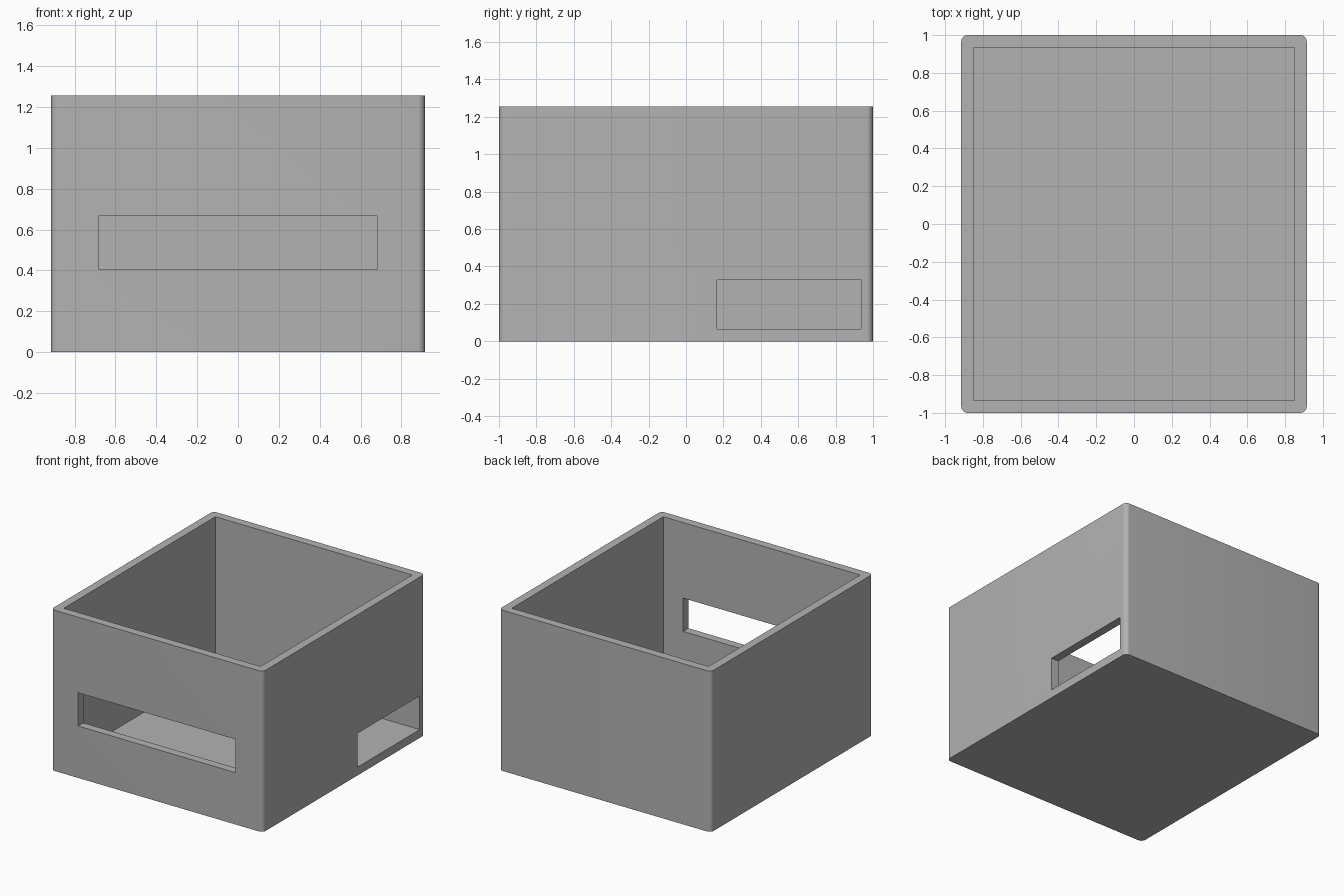
import bpy, bmesh, math
from mathutils import Vector

default = bpy.data.objects.get("Cube")
if default:
    bpy.data.objects.remove(default, do_unlink=True)

# Overall size
HALF_X, HALF_Y, HEIGHT = 0.915, 1.0, 1.255
WALL, CORNER = 0.065, 0.035

grey = bpy.data.materials.new("plain grey")
grey.use_nodes = True
color = (0.45, 0.45, 0.45, 1)
grey.diffuse_color = color
grey.node_tree.nodes["Principled BSDF"].inputs["Base Color"].default_value = color


def box(name, low, high, corner=0):
    """Axis-aligned box between two corners, with optional rounded upright edges."""
    low, high = Vector(low), Vector(high)
    bm = bmesh.new()
    bmesh.ops.create_cube(bm, size=1)
    bmesh.ops.scale(bm, vec=high - low, verts=bm.verts)
    bmesh.ops.translate(bm, vec=(low + high) / 2, verts=bm.verts)
    if corner:
        upright = [e for e in bm.edges
                   if abs(e.verts[0].co.z - e.verts[1].co.z) > HEIGHT / 2]
        bmesh.ops.bevel(bm, geom=upright, offset=corner, segments=8,
                        profile=0.5, affect='EDGES')
    mesh = bpy.data.meshes.new(name)
    bm.to_mesh(mesh)
    bm.free()
    mesh.materials.append(grey)
    obj = bpy.data.objects.new(name, mesh)
    bpy.context.collection.objects.link(obj)
    return obj


def cut(target, cutter):
    """Subtract the cutter, apply the result and remove the cutter."""
    mod = target.modifiers.new("cut", 'BOOLEAN')
    mod.operation = 'DIFFERENCE'
    mod.solver = 'EXACT'
    mod.object = cutter
    bpy.context.view_layer.objects.active = target
    bpy.ops.object.modifier_apply(modifier=mod.name)
    bpy.data.objects.remove(cutter, do_unlink=True)


# Open-topped box with rounded outer corners
shell = box("open_box", (-HALF_X, -HALF_Y, 0), (HALF_X, HALF_Y, HEIGHT), CORNER)
inner_x, inner_y = HALF_X - WALL, HALF_Y - WALL
cut(shell, box("cavity", (-inner_x, -inner_y, WALL), (inner_x, inner_y, HEIGHT + 0.2)))

# Wide slot in the front wall
cut(shell, box("front_slot", (-0.68, -HALF_Y - 0.2, 0.405), (0.68, -0.8, 0.665)))

# Side slot, flush with the floor and the inside of the back wall
cut(shell, box("side_slot", (0.7, 0.167, WALL), (HALF_X + 0.2, inner_y, 0.328)))

# Smooth the rounded corners, keep the rest sharp
bpy.ops.object.select_all(action='DESELECT')
shell.select_set(True)
bpy.context.view_layer.objects.active = shell
bpy.ops.object.shade_smooth_by_angle(angle=math.radians(30))
